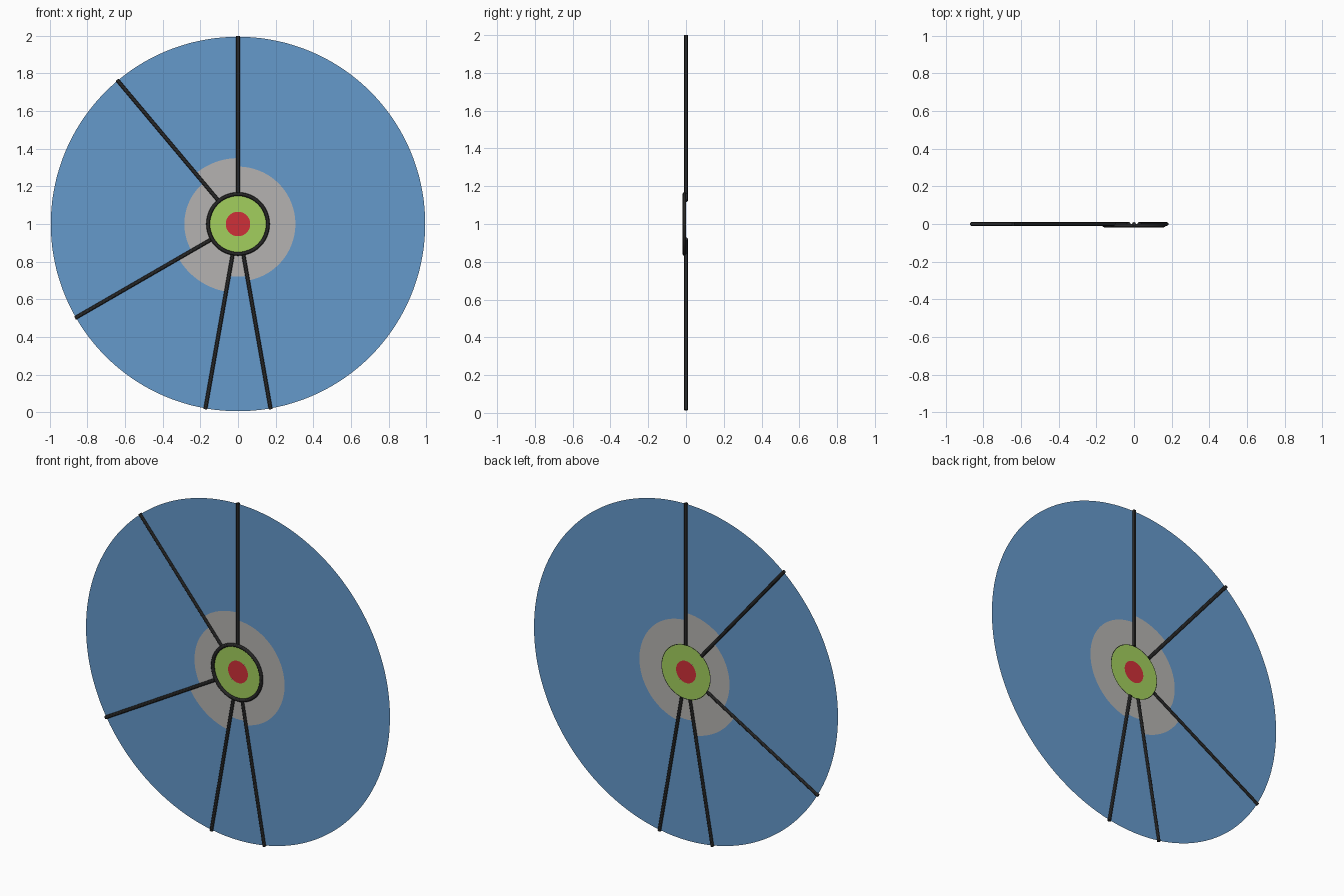
import bpy, bmesh
from math import sin, cos, radians, pi
from mathutils import Vector

if "Cube" in bpy.data.objects:
    bpy.data.objects.remove(bpy.data.objects["Cube"])

C = Vector((0, 0, 1))          # board centre
R_RED, R_GREEN, R_OUT = 0.065, 0.162, 0.995


def mat(name, rgb):
    m = bpy.data.materials.new(name)
    m.diffuse_color = (*rgb, 1)
    m.use_nodes = True
    m.node_tree.nodes["Principled BSDF"].inputs["Base Color"].default_value = m.diffuse_color
    return m


blue = mat("blue", (0.13, 0.32, 0.60))
grey = mat("grey", (0.46, 0.45, 0.44))
green = mat("green", (0.36, 0.62, 0.11))
red = mat("red", (0.62, 0.03, 0.04))
black = mat("black", (0.02, 0.02, 0.02))


def polar(r, deg, y=0.0):
    return C + Vector((r * cos(radians(deg)), y, r * sin(radians(deg))))


def finish(name, bm, material):
    me = bpy.data.meshes.new(name)
    bm.to_mesh(me)
    bm.free()
    me.materials.append(material)
    ob = bpy.data.objects.new(name, me)
    bpy.context.collection.objects.link(ob)
    return ob


def sector(name, r0, r1, a0, a1, material):
    """Flat annular sector facing the front."""
    bm = bmesh.new()
    n = max(4, round((a1 - a0) / 2.5))
    rows = [[bm.verts.new(polar(r, a0 + (a1 - a0) * i / n)) for r in (r0, r1)]
            for i in range(n + 1)]
    for p, q in zip(rows, rows[1:]):
        bm.faces.new((p[0], p[1], q[1], q[0]))
    bmesh.ops.remove_doubles(bm, verts=bm.verts, dist=1e-5)
    finish(name, bm, material)


# Sectors: start angle, end angle, radius of the grey inner zone
zones = [(-80, 90, 0.305), (90, 130, 0.35), (130, 210, 0.285),
         (210, 260, 0.365), (260, 280, 0.28)]
for i, (a0, a1, r) in enumerate(zones, 1):
    sector(f"inner_zone_{i}", R_GREEN, r, a0, a1, grey)
    sector(f"outer_zone_{i}", r, R_OUT, a0, a1, blue)

# Centre: green ring and red bullseye
sector("green_ring", R_RED, R_GREEN, 0, 360, green)
bm = bmesh.new()
bm.faces.new([bm.verts.new(polar(R_RED, a)) for a in range(0, 360, 5)])
finish("bullseye", bm, red)

# Round rods dividing the sectors
for i, (a, _, _) in enumerate(zones, 1):
    p, q = polar(0.16, a), polar(1.0, a)
    bpy.ops.mesh.primitive_cylinder_add(vertices=12, radius=0.01,
                                        depth=(q - p).length, location=(p + q) / 2)
    rod = bpy.context.object
    rod.name = f"divider_rod_{i}"
    rod.rotation_euler = (0, pi / 2 - radians(a), 0)
    rod.data.materials.append(black)
    bpy.ops.object.shade_smooth_by_angle()

# Rim around the centre, raised on the front only
bpy.ops.mesh.primitive_torus_add(major_radius=0.159, minor_radius=0.01,
                                 major_segments=48, minor_segments=12,
                                 location=C + Vector((0, -0.0095, 0)),
                                 rotation=(pi / 2, 0, 0))
rim = bpy.context.object
rim.name = "centre_rim"
rim.data.materials.append(black)
bpy.ops.object.shade_smooth_by_angle()
rim.scale.z = 0.9
rim.location.y = -0.0085
